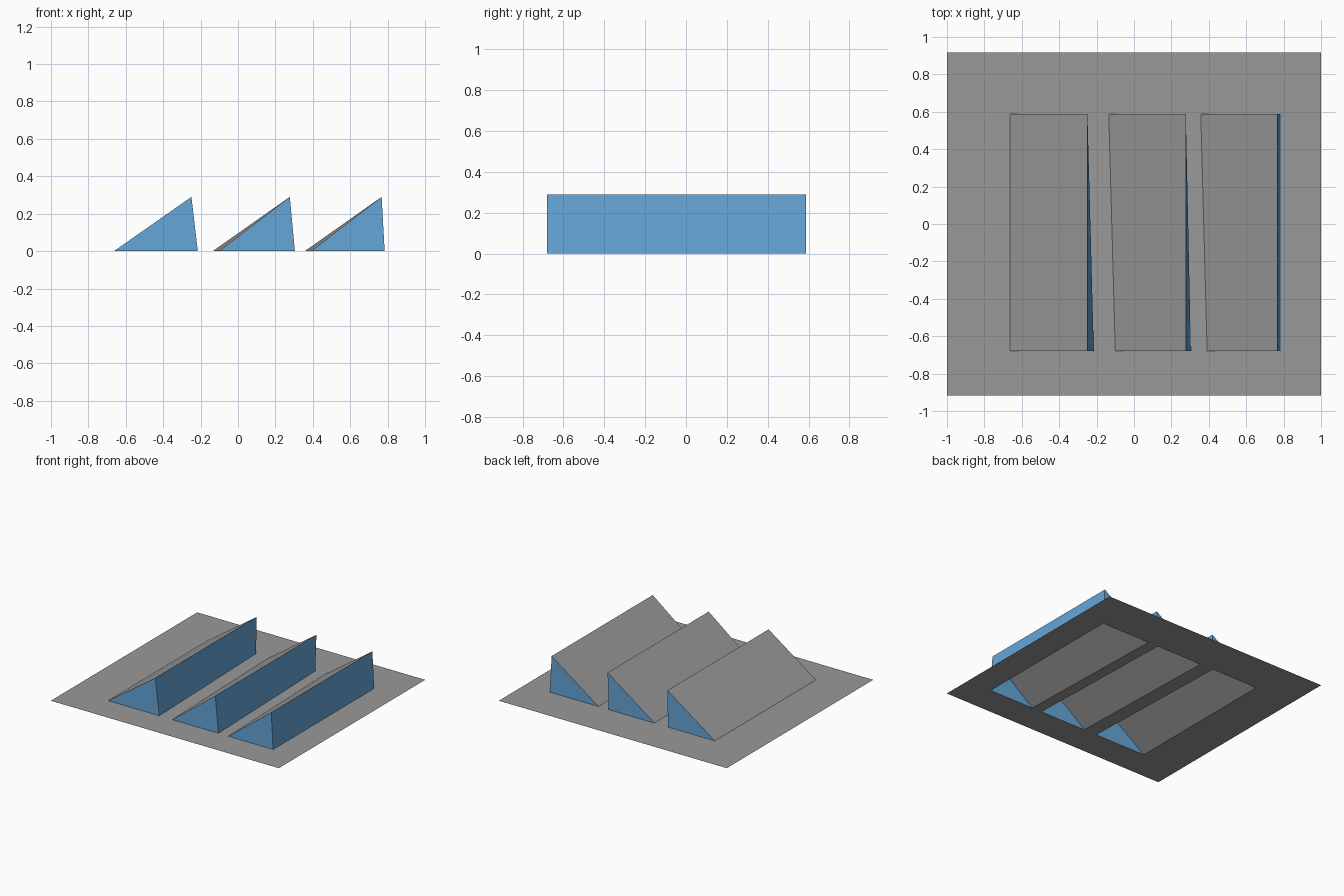
import bpy

if "Cube" in bpy.data.objects:
    bpy.data.objects.remove(bpy.data.objects["Cube"])


def material(name, rgb):
    m = bpy.data.materials.new(name)
    m.diffuse_color = (*rgb, 1.0)
    m.use_nodes = True
    m.node_tree.nodes["Principled BSDF"].inputs["Base Color"].default_value = m.diffuse_color
    return m


GREY = material("roof grey", (0.32, 0.32, 0.32))
BLUE = material("glass blue", (0.13, 0.38, 0.69))


def add_mesh(name, verts, faces, mats, indices=None):
    me = bpy.data.meshes.new(name)
    me.from_pydata(verts, [], faces)
    for m in mats:
        me.materials.append(m)
    for p, i in zip(me.polygons, indices or [0] * len(faces)):
        p.material_index = i
    ob = bpy.data.objects.new(name, me)
    bpy.context.collection.objects.link(ob)
    return ob


FRONT, BACK, HEIGHT, EDGE = -0.68, 0.587, 0.29, 0.917
# per skylight: left base (front, back), ridge, right base (front, back)
SKYLIGHTS = [
    (-0.663, -0.663, -0.249, -0.215, -0.252),
    (-0.100, -0.135, 0.277, 0.304, 0.267),
    (0.391, 0.357, 0.768, 0.784, 0.784),
]

# Sawtooth skylights: grey slope, blue glazed wall and blue end triangles
for n, (lf, lb, ridge, rf, rb) in enumerate(SKYLIGHTS, 1):
    verts = [(lf, FRONT, 0), (rf, FRONT, 0), (ridge, FRONT, HEIGHT),
             (lb, BACK, 0), (rb, BACK, 0), (ridge, BACK, HEIGHT)]
    faces = [(0, 2, 5, 3), (1, 4, 5, 2), (0, 1, 2), (3, 5, 4)]
    add_mesh(f"skylight_{n}", verts, faces, [GREY, BLUE], [0, 1, 1, 1])

# Flat roof sheet with an opening under each skylight
front_x, back_x = [-1.0], [-1.0]
for lf, lb, ridge, rf, rb in SKYLIGHTS:
    front_x += [lf, rf]
    back_x += [lb, rb]
front_x.append(1.0)
back_x.append(1.0)
rows = [(front_x, -EDGE), (front_x, FRONT), (back_x, BACK), (back_x, EDGE)]
verts = [(x, y, 0) for xs, y in rows for x in xs]
n = len(front_x)
faces = []
for r in range(3):
    for c in range(n - 1):
        if r == 1 and c % 2 == 1:
            continue  # opening
        a = r * n + c
        faces.append((a, a + 1, a + n + 1, a + n))
add_mesh("roof_sheet", verts, faces, [GREY])
